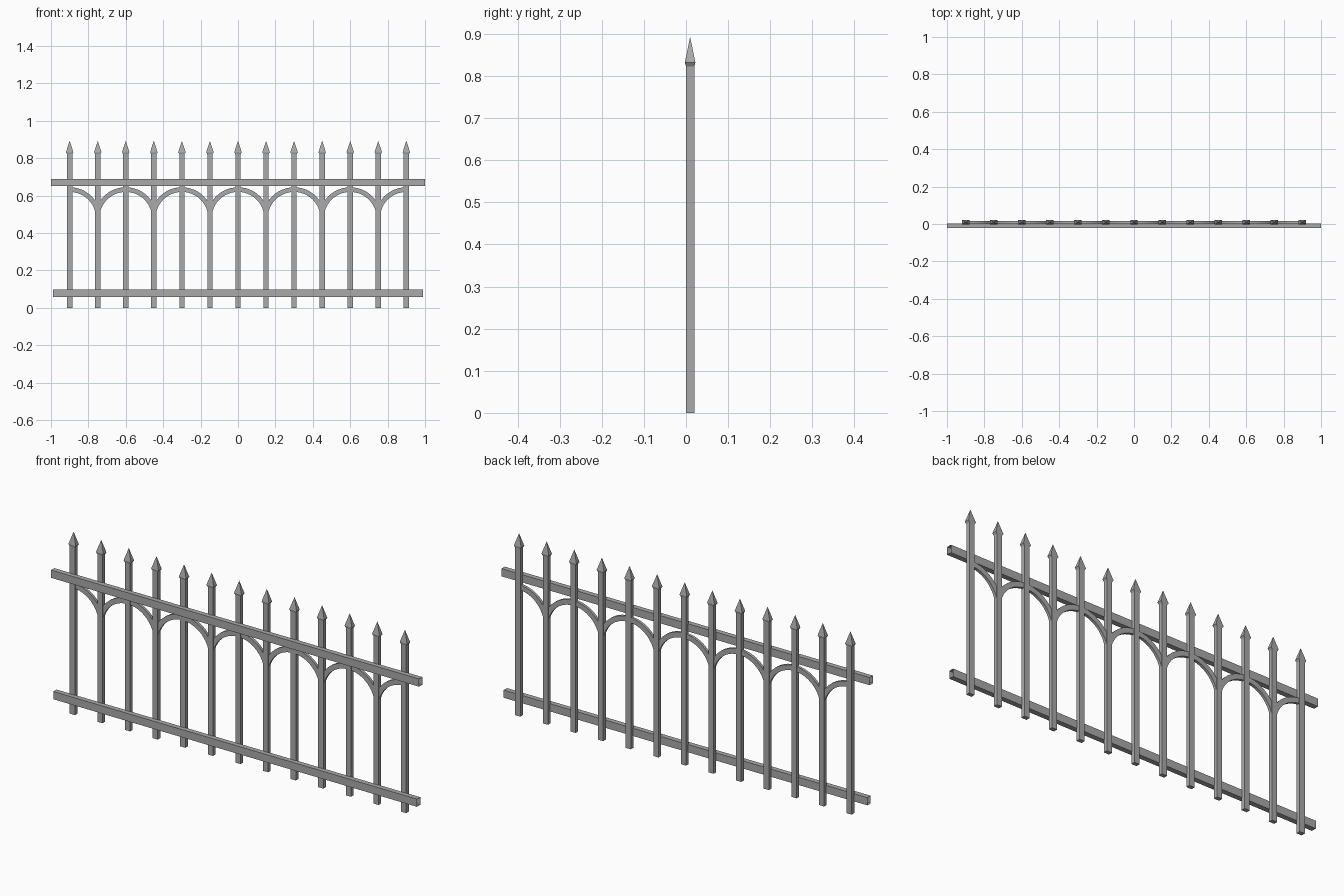
import bpy, bmesh
from math import sin, cos, radians

cube = bpy.data.objects.get("Cube")
if cube:
    bpy.data.objects.remove(cube, do_unlink=True)

iron = bpy.data.materials.new("grey_iron")
iron.use_nodes = True
GREY = (0.4, 0.4, 0.4, 1)
iron.diffuse_color = GREY
iron.node_tree.nodes["Principled BSDF"].inputs["Base Color"].default_value = GREY

SPACING = 0.15
POST_Y = 0.0098


def finish(name, bm):
    bmesh.ops.recalc_face_normals(bm, faces=bm.faces)
    mesh = bpy.data.meshes.new(name)
    bm.to_mesh(mesh)
    bm.free()
    mesh.materials.append(iron)
    obj = bpy.data.objects.new(name, mesh)
    bpy.context.collection.objects.link(obj)
    return obj


def loft(bm, rings, closed=False):
    """Skin a list of four-point rings; optionally cap both ends."""
    loops = [[bm.verts.new(p) for p in ring] for ring in rings]
    for a, b in zip(loops, loops[1:]):
        for i in range(4):
            j = (i + 1) % 4
            bm.faces.new((a[i], a[j], b[j], b[i]))
    if closed:
        bm.faces.new(loops[0])
        bm.faces.new(loops[-1])
    return loops


def rail(name, half_length, z0, z1):
    # Open-ended rectangular tube
    bm = bmesh.new()
    y0, y1 = -0.022, 0.003
    loft(bm, [[(x, y0, z0), (x, y1, z0), (x, y1, z1), (x, y0, z1)]
              for x in (-half_length, half_length)])
    return finish(name, bm)


def post(name, x):
    # Rectangular bar flaring into a pointed head
    profile = [(0, 0.014, 0.01), (0.823, 0.014, 0.01), (0.832, 0.02, 0.0125)]
    bm = bmesh.new()
    loops = loft(bm, [[(x - w, POST_Y - d, z), (x + w, POST_Y - d, z),
                       (x + w, POST_Y + d, z), (x - w, POST_Y + d, z)]
                      for z, w, d in profile])
    bm.faces.new(loops[0])
    tip = bm.verts.new((x, POST_Y, 0.893))
    for i in range(4):
        bm.faces.new((loops[-1][i], loops[-1][(i + 1) % 4], tip))
    return finish(name, bm)


def arch(name, x, start, end):
    # Curved flat bar following a circle, angles measured from the crown
    steps = max(1, round((end - start) / 7.5))
    inner, outer, centre_z = 0.141, 0.166, 0.479
    y0, y1 = 0.003, 0.0165
    rings = []
    for k in range(steps + 1):
        a = radians(start + (end - start) * k / steps)
        rings.append([(x + r * sin(a), y, centre_z + r * cos(a))
                      for r, y in ((inner, y0), (outer, y0), (outer, y1), (inner, y1))])
    bm = bmesh.new()
    loft(bm, rings, closed=True)
    return finish(name, bm)


rail("top_rail", 1.0, 0.652, 0.69)
rail("bottom_rail", 0.988, 0.059, 0.097)

# Posts, with an arch crowned on every second one
for i in range(-6, 7):
    post(f"post_{i + 7}", i * SPACING)
    if i % 2 == 0:
        arch(f"arch_{i // 2 + 4}", i * SPACING,
             0 if i == -6 else -75, 0 if i == 6 else 75)
